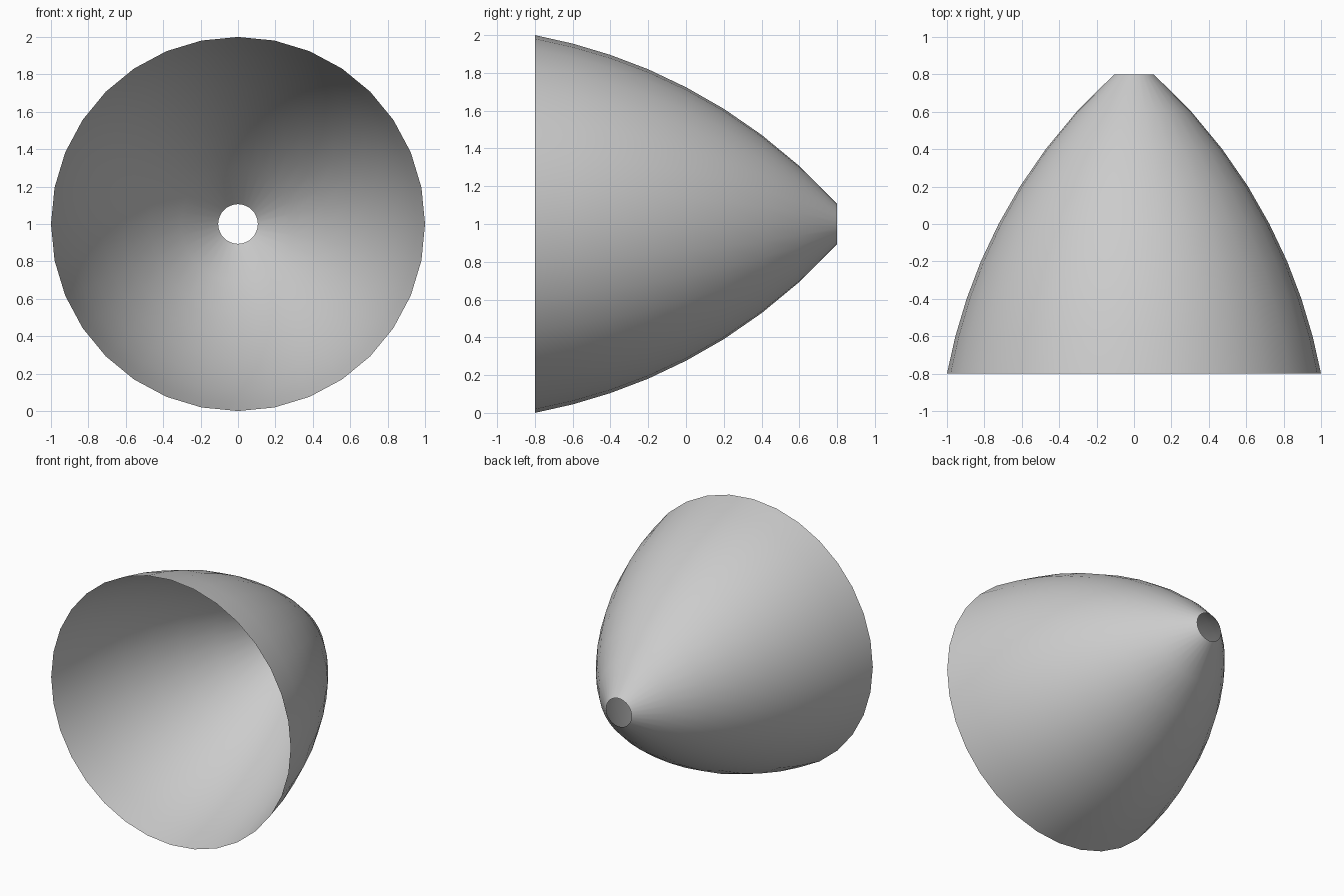
import bpy, bmesh
from math import tau
from mathutils import Vector

if "Cube" in bpy.data.objects:
    bpy.data.objects.remove(bpy.data.objects["Cube"])

SIDES = 32
CENTRE = Vector((0, 0, 1))

# Half profile of the open shell: (position along y, radius)
PROFILE = [(-0.8, 1.0), (-0.6, 0.955), (-0.4, 0.895), (-0.2, 0.819),
           (0.0, 0.724), (0.2, 0.61), (0.4, 0.472), (0.6, 0.307), (0.8, 0.106)]

# Revolve the profile around the y axis, open at both ends
bm = bmesh.new()
verts = [bm.verts.new((0, y, CENTRE.z + r)) for y, r in PROFILE]
edges = [bm.edges.new(pair) for pair in zip(verts, verts[1:])]
bmesh.ops.spin(bm, geom=verts + edges, cent=CENTRE, axis=(0, 1, 0),
               angle=tau, steps=SIDES, use_duplicate=False)
bmesh.ops.remove_doubles(bm, verts=bm.verts[:], dist=0.0005)
bmesh.ops.recalc_face_normals(bm, faces=bm.faces[:])

# Keep the normals facing away from the axis
bm.faces.ensure_lookup_table()
face = bm.faces[0]
outward = face.calc_center_median() - CENTRE
outward.y = 0
if face.normal.dot(outward) < 0:
    bmesh.ops.reverse_faces(bm, faces=bm.faces[:])

for face in bm.faces:
    face.smooth = True

mesh = bpy.data.meshes.new("curved_cone_shell")
bm.to_mesh(mesh)
bm.free()
shell = bpy.data.objects.new("curved_cone_shell", mesh)
bpy.context.collection.objects.link(shell)
